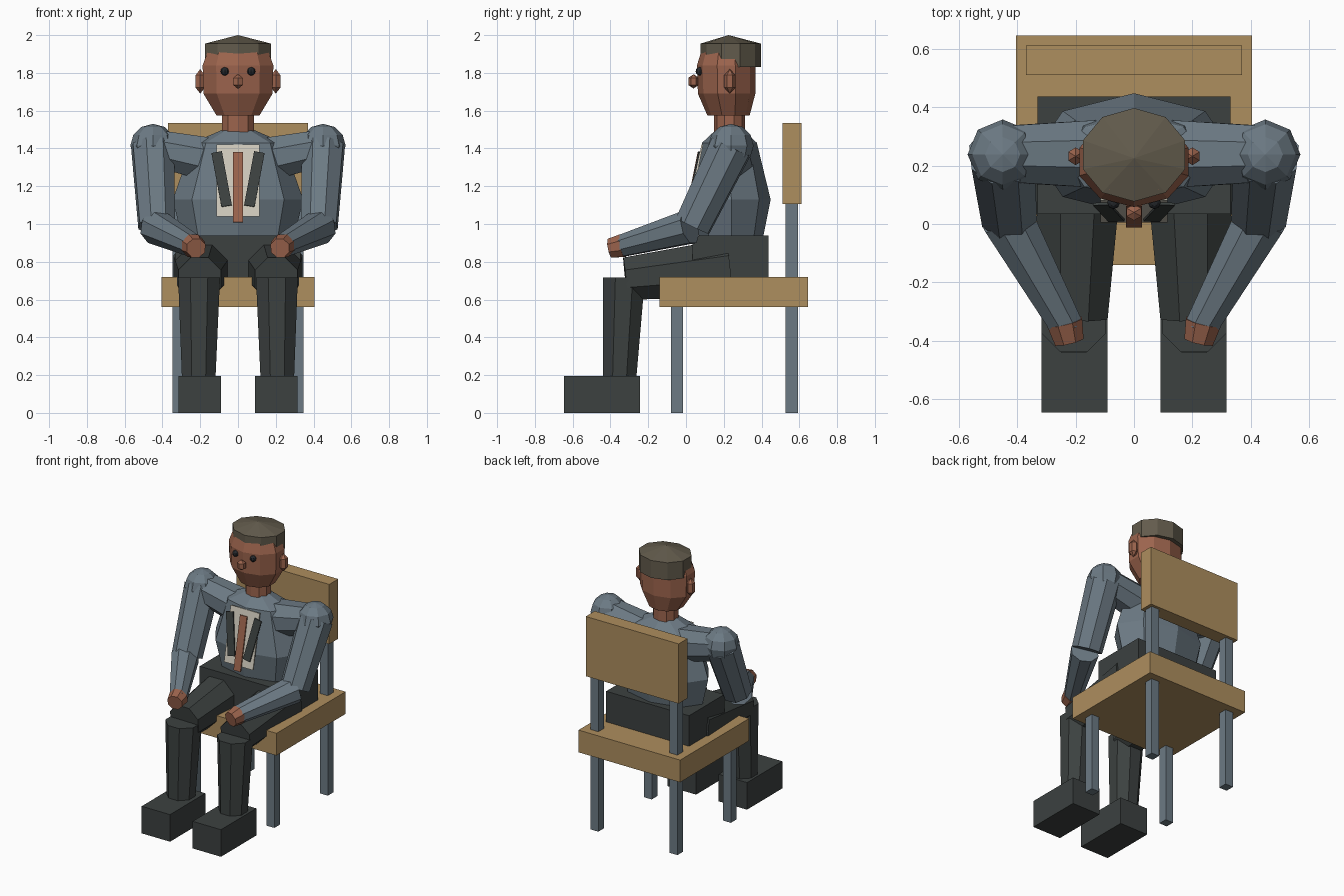
import bpy, bmesh, math
from mathutils import Vector, Matrix

if "Cube" in bpy.data.objects:
    bpy.data.objects.remove(bpy.data.objects["Cube"])


def mat(name, r, g, b):
    lin = [((c / 255 + 0.055) / 1.055) ** 2.4 for c in (r, g, b)]
    m = bpy.data.materials.new(name)
    m.diffuse_color = (*lin, 1)
    m.use_nodes = True
    m.node_tree.nodes["Principled BSDF"].inputs["Base Color"].default_value = m.diffuse_color
    return m


WOOD = mat("wood", 174, 142, 94)
STEEL = mat("blue_grey", 108, 122, 132)
DARK = mat("charcoal", 60, 65, 64)
SKIN = mat("skin", 156, 100, 77)
HAIR = mat("hair_brown", 98, 91, 76)
SHIRT = mat("off_white", 208, 203, 188)
EYE = mat("eye_black", 38, 41, 45)


def finish(name, bm, material):
    bmesh.ops.recalc_face_normals(bm, faces=bm.faces)
    me = bpy.data.meshes.new(name)
    bm.to_mesh(me)
    bm.free()
    me.materials.append(material)
    ob = bpy.data.objects.new(name, me)
    bpy.context.collection.objects.link(ob)
    return ob


def box(name, lo, hi, material):
    lo, hi = Vector(lo), Vector(hi)
    bm = bmesh.new()
    bmesh.ops.create_cube(bm, size=1, matrix=Matrix.Translation((lo + hi) / 2)
                          @ Matrix.Diagonal((*(hi - lo), 1)))
    return finish(name, bm, material)


def loft(name, rings, n, material, phase=0.0):
    """Stack of level rings: (x, y, z, rx, ry); zero radius makes a tip."""
    bm = bmesh.new()
    loops = []
    for x, y, z, rx, ry in rings:
        if rx == 0:
            loops.append([bm.verts.new((x, y, z))] * n)
            continue
        angles = [math.pi / 2 + 2 * math.pi * (i + phase) / n for i in range(n)]
        loops.append([bm.verts.new((x + rx * math.cos(a), y + ry * math.sin(a), z))
                      for a in angles])
    for a, b in zip(loops, loops[1:]):
        for i in range(n):
            j = (i + 1) % n
            quad = list(dict.fromkeys((a[i], a[j], b[j], b[i])))
            bm.faces.new(quad)
    for end in (loops[0], loops[-1]):
        if len(set(end)) == n:
            bm.faces.new(end)
    return finish(name, bm, material)


def limb(name, p0, p1, r0, r1, material, n=8):
    """Tapered prism between two points."""
    p0, p1 = Vector(p0), Vector(p1)
    d = p1 - p0
    bm = bmesh.new()
    bmesh.ops.create_cone(bm, cap_ends=True, segments=n, radius1=r0, radius2=r1,
                          depth=d.length,
                          matrix=Matrix.Translation((p0 + p1) / 2)
                          @ d.to_track_quat('Z', 'Y').to_matrix().to_4x4()
                          @ Matrix.Rotation(math.pi / n, 4, 'Z'))
    return finish(name, bm, material)


def ball(name, c, r, material, seg, rings):
    bm = bmesh.new()
    bmesh.ops.create_uvsphere(bm, u_segments=seg, v_segments=rings, radius=1,
                              matrix=Matrix.Translation(c) @ Matrix.Diagonal((*r, 1)))
    return finish(name, bm, material)


def front_plate(name, x0, z0, x1, z1, width, lift, material):
    """Thin strip lying on the sloping chest, from (x0, z0) up to (x1, z1)."""
    def chest(x, z):
        return Vector((x, 0.03 + 0.2 * (z - 1.13) - lift, z))
    a, b = chest(x0, z0), chest(x1, z1)
    up = (b - a).normalized()
    normal = Vector((0, -1, 0.2)).normalized()
    side = up.cross(normal).normalized()
    rot = Matrix((side, normal, up)).transposed().to_4x4()
    bm = bmesh.new()
    bmesh.ops.create_cube(bm, size=1, matrix=Matrix.Translation((a + b) / 2) @ rot
                          @ Matrix.Diagonal((width, 0.009, (b - a).length, 1)))
    return finish(name, bm, material)


# Chair
box("seat", (-0.405, -0.14, 0.56), (0.405, 0.645, 0.72), WOOD)
box("backrest", (-0.37, 0.51, 1.105), (0.37, 0.612, 1.535), WOOD)

# Torso, pelvis and neck
box("pelvis", (-0.33, 0.035, 0.72), (0.33, 0.437, 0.94), DARK)
loft("torso", [(0, 0.24, 0.94, 0.30, 0.17), (0, 0.24, 1.13, 0.345, 0.208),
               (0, 0.23, 1.43, 0.24, 0.145), (0, 0.23, 1.50, 0.08, 0.07)], 8, STEEL)
loft("neck", [(0, 0.23, 1.46, 0.088, 0.082), (0, 0.23, 1.60, 0.088, 0.082)], 10, SKIN)

# Shirt front, lapels and tie
front_plate("shirt_front", 0, 1.04, 0, 1.42, 0.23, 0.002, SHIRT)
front_plate("tie", 0, 1.01, 0, 1.38, 0.055, 0.014, SKIN)

# Head and hair
loft("head", [(0, 0.225, 1.575, 0.12, 0.112), (0, 0.215, 1.69, 0.192, 0.152),
              (0, 0.213, 1.84, 0.197, 0.155), (0, 0.215, 1.96, 0.15, 0.12)], 10, SKIN)
loft("hair", [(0, 0.237, 1.83, 0.184, 0.16), (0, 0.237, 1.955, 0.184, 0.16),
              (0, 0.225, 2.0, 0, 0)], 10, HAIR)
ball("nose", (0, 0.04, 1.755), (0.034, 0.032, 0.038), SKIN, 6, 3)

for s, tag in ((-1, "right"), (1, "left")):
    # Chair legs
    for row, y, top in (("front", -0.048, 0.57), ("back", 0.56, 1.11)):
        box(f"{tag}_{row}_chair_leg", (s * 0.315 - 0.031, y - 0.032, 0),
            (s * 0.315 + 0.031, y + 0.032, top), STEEL)

    # Face details and lapels
    ball(f"{tag}_ear", (s * 0.2, 0.232, 1.755), (0.033, 0.035, 0.065), SKIN, 6, 3)
    ball(f"{tag}_eye", (s * 0.07, 0.073, 1.808), (0.022, 0.022, 0.022), EYE, 8, 6)
    front_plate(f"{tag}_lapel", s * 0.06, 1.095, s * 0.113, 1.38, 0.056, 0.011, DARK)

    # Arm
    limb(f"{tag}_shoulder", (s * 0.14, 0.24, 1.34), (s * 0.43, 0.24, 1.40),
         0.125, 0.105, STEEL)
    ball(f"{tag}_shoulder_cap", (s * 0.45, 0.238, 1.415), (0.12, 0.12, 0.115), STEEL, 8, 6)
    limb(f"{tag}_upper_arm", (s * 0.452, 0.24, 1.41), (s * 0.43, 0.035, 0.99),
         0.118, 0.102, STEEL)
    limb(f"{tag}_forearm", (s * 0.435, 0.02, 0.985), (s * 0.228, -0.355, 0.88),
         0.095, 0.06, STEEL)
    limb(f"{tag}_hand", (s * 0.238, -0.335, 0.885), (s * 0.222, -0.402, 0.872),
         0.066, 0.054, SKIN)

    # Leg and shoe
    limb(f"{tag}_thigh", (s * 0.19, 0.23, 0.77), (s * 0.203, -0.32, 0.71),
         0.165, 0.122, DARK)
    loft(f"{tag}_shin", [(s * 0.208, -0.352, 0.18, 0.096, 0.096),
                         (s * 0.206, -0.328, 0.716, 0.12, 0.12)], 8, DARK, 0.5)
    box(f"{tag}_shoe", (s * 0.203 - 0.113, -0.645, 0), (s * 0.203 + 0.113, -0.243, 0.195), DARK)
